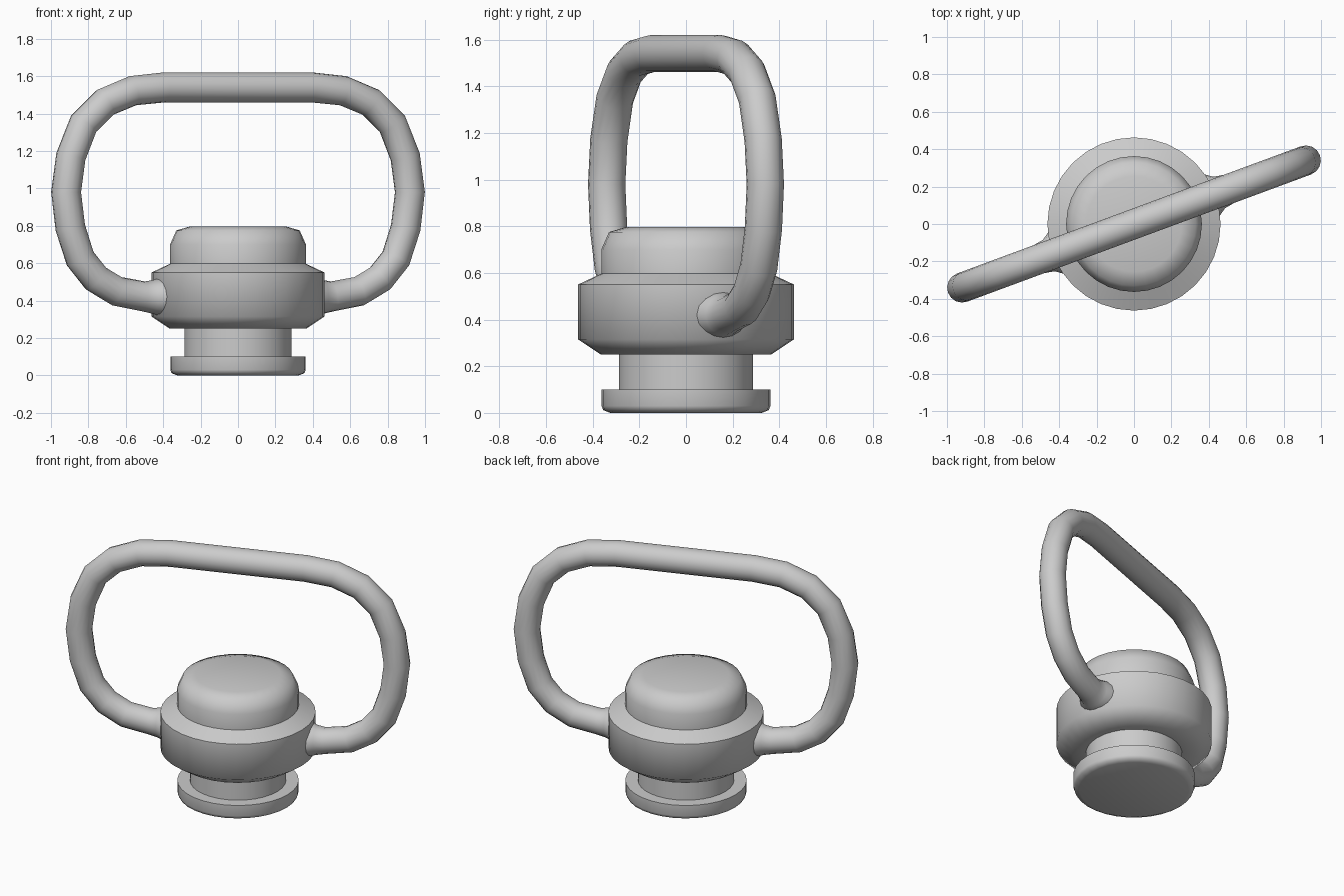
import bpy, bmesh
from math import sin, cos, pi, radians
from mathutils import Vector

if "Cube" in bpy.data.objects:
    bpy.data.objects.remove(bpy.data.objects["Cube"])

SEG = 32
HANDLE_ANGLE = radians(20.3)


def make_object(name, rings, angle):
    """Bridge a list of equal vertex rings into a capped, smooth mesh."""
    bm = bmesh.new()
    loops = [[bm.verts.new(p) for p in ring] for ring in rings]
    n = len(loops[0])
    for a, b in zip(loops, loops[1:]):
        for i in range(n):
            j = (i + 1) % n
            bm.faces.new((a[i], a[j], b[j], b[i]))
    bm.faces.new(loops[0][::-1])
    bm.faces.new(loops[-1])
    bmesh.ops.recalc_face_normals(bm, faces=bm.faces)
    mesh = bpy.data.meshes.new(name)
    bm.to_mesh(mesh)
    bm.free()
    obj = bpy.data.objects.new(name, mesh)
    bpy.context.collection.objects.link(obj)
    bpy.ops.object.select_all(action='DESELECT')
    obj.select_set(True)
    bpy.context.view_layer.objects.active = obj
    bpy.ops.object.shade_smooth_by_angle(angle=radians(angle))
    return obj


# Swivel body: foot disc, neck, collar and button, turned from one profile
profile = [(0.325, 0), (0.355, 0.012), (0.362, 0.03), (0.362, 0.10),
           (0.287, 0.10), (0.287, 0.25), (0.365, 0.25), (0.463, 0.315),
           (0.463, 0.55), (0.363, 0.597), (0.363, 0.70),
           (0.33, 0.775), (0.255, 0.797)]
make_object("swivel_body", [
    [(r * cos(2 * pi * i / SEG), r * sin(2 * pi * i / SEG), z) for i in range(SEG)]
    for r, z in profile], 60)

# Loop handle: half path (distance from axis, height, tube radius), mirrored
half = [(0.40, 0.42, 0.125), (0.45, 0.42, 0.115), (0.485, 0.42, 0.09),
        (0.54, 0.423, 0.08), (0.69, 0.45, 0.08), (0.81, 0.518, 0.08),
        (0.90, 0.625, 0.08), (0.956, 0.79, 0.08), (0.98, 0.98, 0.08),
        (0.953, 1.17, 0.08), (0.88, 1.345, 0.08), (0.757, 1.46, 0.08),
        (0.60, 1.522, 0.08), (0.42, 1.54, 0.08)]
path = half + [(-u, z, r) for u, z, r in reversed(half)]

along = Vector((cos(HANDLE_ANGLE), sin(HANDLE_ANGLE), 0))
across = Vector((-sin(HANDLE_ANGLE), cos(HANDLE_ANGLE), 0))
points = [along * u + Vector((0, 0, z)) for u, z, _ in path]
rings = []
for k, p in enumerate(points):
    d_in = (p - points[max(k - 1, 0)]).normalized()
    d_out = (points[min(k + 1, len(points) - 1)] - p).normalized()
    side = (d_in + d_out).normalized().cross(across)
    r = path[k][2]
    r_side = min(r, 0.1)          # the root flare is wider than it is tall
    rings.append([p + across * r * cos(2 * pi * i / 16) + side * r_side * sin(2 * pi * i / 16)
                  for i in range(16)])
make_object("loop_handle", rings, 60)
